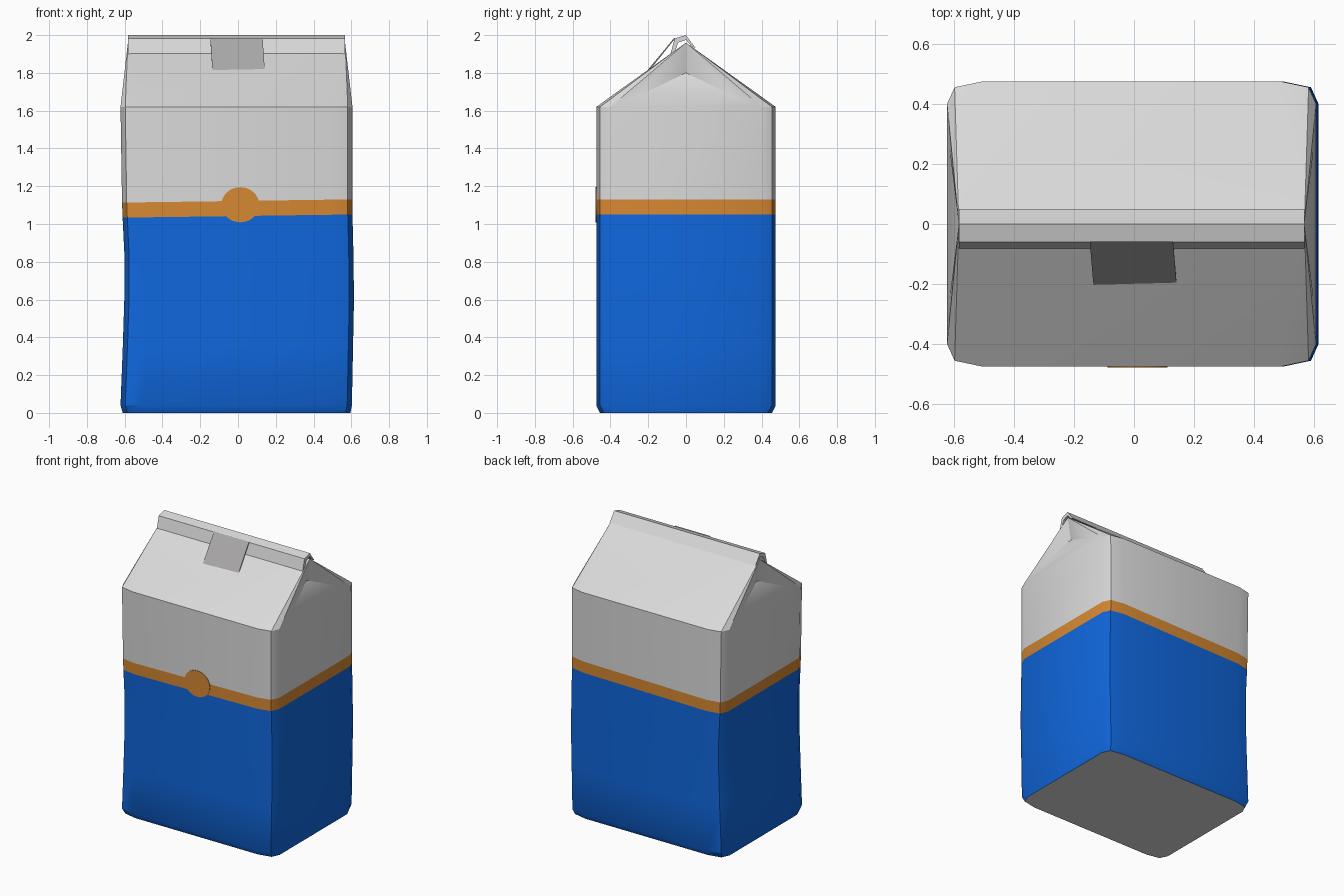
import bpy, bmesh, math

if "Cube" in bpy.data.objects:
    bpy.data.objects.remove(bpy.data.objects["Cube"])


def material(name, rgb):
    m = bpy.data.materials.new(name)
    m.diffuse_color = (*rgb, 1.0)
    m.use_nodes = True
    m.node_tree.nodes["Principled BSDF"].inputs["Base Color"].default_value = m.diffuse_color
    return m


WHITE = material("pale grey paper", (0.70, 0.70, 0.70))
BLUE = material("blue print", (0.005, 0.135, 0.72))
ORANGE = material("orange band", (0.67, 0.246, 0.032))
GREY = material("grey tab", (0.40, 0.39, 0.39))


def make_object(name, bm, mats, angle=30):
    bmesh.ops.recalc_face_normals(bm, faces=bm.faces[:])
    me = bpy.data.meshes.new(name)
    bm.to_mesh(me)
    bm.free()
    ob = bpy.data.objects.new(name, me)
    bpy.context.collection.objects.link(ob)
    for m in mats:
        me.materials.append(m)
    bpy.ops.object.select_all(action='DESELECT')
    ob.select_set(True)
    bpy.context.view_layer.objects.active = ob
    bpy.ops.object.shade_smooth_by_angle(angle=math.radians(angle))
    return ob


def prism(name, outline, mat):
    """Closed solid from two matching outlines of 3D points."""
    bm = bmesh.new()
    a, b = [[bm.verts.new(p) for p in side] for side in outline]
    n = len(a)
    bm.faces.new(a)
    bm.faces.new(b)
    for i in range(n):
        j = (i + 1) % n
        bm.faces.new((a[i], a[j], b[j], b[i]))
    return make_object(name, bm, [mat])


# Carton: chamfered rectangular rings (height, left x, right x, inset, tilt)
rings = [
    (0.00, -0.61, 0.595, 0.02, 0),
    (0.04, -0.622, 0.603, 0, 0),
    (0.35, -0.61, 0.609, 0, 0),
    (0.60, -0.602, 0.614, 0, 0),
    (0.85, -0.602, 0.611, 0, 0),
    (1.042, -0.611, 0.606, 0, 0.014),
    (1.122, -0.614, 0.605, 0, 0.014),
    (1.62, -0.622, 0.606, 0, 0),
]
bm = bmesh.new()
loops = []
for z, l, r, inset, tilt in rings:
    d = inset
    half = [(r, -0.40 + d), (r, 0.40 - d), (r - 0.025, 0.455 - d), (r - 0.12, 0.475 - d),
            (l + 0.12, 0.475 - d), (l + 0.025, 0.455 - d)]
    other = [(l + r - x, -y) for x, y in half]
    loops.append([bm.verts.new((x, y, z + tilt * x)) for x, y in half + other])
bm.faces.new(loops[0])
for k, (lo, hi) in enumerate(zip(loops, loops[1:])):
    for i in range(12):
        j = (i + 1) % 12
        f = bm.faces.new((lo[i], lo[j], hi[j], hi[i]))
        f.material_index = 1 if k < 5 else 2 if k == 5 else 0

# Gable roof slopes
t = loops[-1]
ridge_r = bm.verts.new((0.567, 0, 1.96))
ridge_l = bm.verts.new((-0.583, 0, 1.96))
for o, near, far in ((0, ridge_r, ridge_l), (6, ridge_l, ridge_r)):
    v = [t[(o + i) % 12] for i in range(12)]
    bm.faces.new((v[2], v[3], near))
    bm.faces.new((v[3], v[4], far, near))
    bm.faces.new((v[4], v[5], far))
    # Tucked gusset at this end
    s = 1 if o == 0 else -1
    edge = v[0].co.x
    p = bm.verts.new((edge - s * 0.008, -s * 0.25, 1.68))
    q = bm.verts.new((edge - s * 0.008, s * 0.25, 1.68))
    c = bm.verts.new((edge - s * 0.065, 0, 1.80))
    for tri in ((v[0], v[1], q, p), (p, q, c), (c, q, near), (c, near, p),
                (v[0], p, near), (v[11], v[0], near), (v[1], v[2], near), (v[1], near, q)):
        bm.faces.new(tri)
make_object("carton", bm, [WHITE, BLUE, ORANGE], 28)

# Rolled-over top fold
fold = [(0.05, 1.932), (0, 2.0), (-0.06, 1.982), (-0.082, 1.90),
        (-0.065, 1.895), (-0.042, 1.96), (0, 1.975), (0.03, 1.94)]
prism("top_fold", [[(x, y, z) for y, z in fold] for x in (-0.583, 0.567)], WHITE)

# Closing tab hanging from the fold
corners = [(-0.147, -0.062, 1.986), (0.13, -0.062, 1.986),
           (0.142, -0.202, 1.812), (-0.135, -0.205, 1.812)]
prism("closing_tab", [corners, [(x, y + 0.005, z - 0.004) for x, y, z in corners]], GREY)

# Round badge on the front of the band
disc = [(0.012 + 0.1 * math.cos(a), 1.102 + 0.093 * math.sin(a))
        for a in (2 * math.pi * i / 32 for i in range(32))]
prism("front_badge", [[(x, y, z) for x, z in disc] for y in (-0.478, -0.473)], ORANGE)
